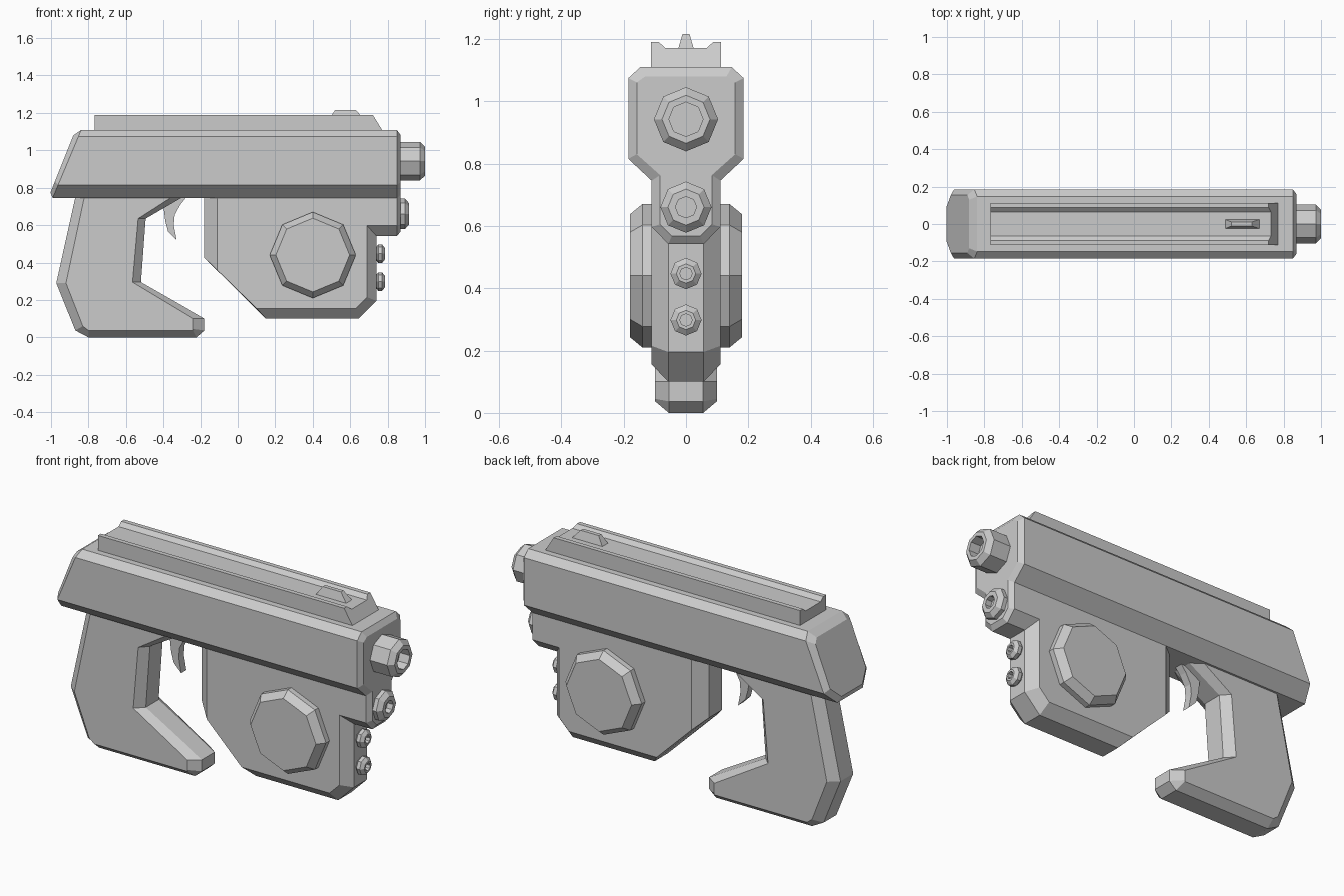
import bpy, bmesh
from math import sin, cos, pi

if "Cube" in bpy.data.objects:
    bpy.data.objects.remove(bpy.data.objects["Cube"])


def loft(name, loops):
    """Skin a list of equal-length point loops and cap both ends."""
    bm = bmesh.new()
    rings = [[bm.verts.new(p) for p in loop] for loop in loops]
    n = len(rings[0])
    for a, b in zip(rings, rings[1:]):
        for i in range(n):
            j = (i + 1) % n
            bm.faces.new((a[i], a[j], b[j], b[i]))
    bm.faces.new(rings[0][::-1])
    bm.faces.new(rings[-1])
    bmesh.ops.recalc_face_normals(bm, faces=bm.faces)
    mesh = bpy.data.meshes.new(name)
    bm.to_mesh(mesh)
    bm.free()
    obj = bpy.data.objects.new(name, mesh)
    bpy.context.collection.objects.link(obj)
    return obj


def chamfered_plate(name, side, rim, side_y, rim_y):
    """Side-view profile with a wide flat side and a narrower outer rim."""
    at = lambda pts, y: [(x, y, z) for x, z in pts]
    return loft(name, [at(side, -side_y), at(rim, -rim_y), at(rim, rim_y), at(side, side_y)])


def mirrored(half):
    """Close a (y, z) half outline across y = 0."""
    return half + [(-y, z) for y, z in reversed(half)]


def section(half, x):
    """Cross-section at x, where x is a number or a function of z."""
    return [(x(z) if callable(x) else x, y, z) for y, z in mirrored(half)]


def octagon(name, profile, z0, x0=None):
    """Eight-sided turning of (position, radius) along x, or along y when x0 is given."""
    loops = []
    for p, r in profile:
        ring = [(r * sin(i * pi / 4), r * cos(i * pi / 4)) for i in range(8)]
        loops.append([(p, u, z0 + v) if x0 is None else (x0 + u, p, z0 + v) for u, v in ring])
    return loft(name, loops)


# Slide with slanted, chamfered back
slide = [(.147, 1.109), (.185, 1.074), (.185, .815), (.11, .745)]
slide_in = [(.13, 1.08), (.155, 1.055), (.155, .835), (.09, .775)]
loft("slide", [section(slide_in, lambda z: -.985 + .40 * (z - .82)),
               section(slide, lambda z: -.96 + .42 * (z - .82)),
               section(slide, .85)])

# Front plate shared by slide and frame nose
loft("front_plate", [section(slide + [(.11, .597), (.057, .542)], .85),
                     section([(.13, 1.08), (.158, 1.06), (.158, .83), (.083, .763),
                              (.083, .605), (.045, .567)], .87)])

# Grooved top rail and sight
rail = [(.065, 1.17), (.088, 1.19), (.113, 1.19), (.113, 1.10)]
loft("top_rail", [section(rail, -.768),
                  section(rail, lambda z: .77 - .62 * (z - 1.11))])
loft("front_sight", [[(a, -w, z), (b, -w, z), (b, w, z), (a, w, z)]
                     for a, b, w, z in [(.485, .675, .026, 1.165), (.52, .63, .011, 1.216)]])

# Frame block below the slide
chamfered_plate("frame",
                [(-.11, .76), (-.11, .36), (.10, .155), (.63, .155), (.69, .215),
                 (.69, .597), (.85, .597), (.85, .76)],
                [(-.178, .76), (-.178, .425), (.15, .10), (.645, .10), (.74, .195),
                 (.74, .542), (.85, .542), (.85, .76)], .11, .056)

# Grip with forward foot
chamfered_plate("grip",
                [(-.82, .76), (-.92, .29), (-.83, .06), (-.80, .037), (-.24, .037),
                 (-.24, .045), (-.24, .10), (-.565, .295), (-.535, .635), (-.34, .76)],
                [(-.868, .76), (-.972, .29), (-.87, .037), (-.80, 0), (-.22, 0),
                 (-.178, .037), (-.178, .10), (-.52, .295), (-.495, .635), (-.28, .76)],
                .099, .055)

# Trigger
trigger = [(-.27, .76), (-.31, .71), (-.34, .655), (-.345, .60), (-.33, .52),
           (-.375, .565), (-.39, .62), (-.40, .70), (-.40, .76)]
loft("trigger", [[(x, y, z) for x, z in trigger] for y in (-.022, .022)])

# Side drum, showing on both sides
octagon("side_drum", [(-.18, .197), (-.14, .23), (.14, .23), (.18, .197)], .44, .40)

# Barrels and small nozzles with recessed bores
octagon("main_barrel", [(.86, .103), (.973, .103), (1.0, .077), (1.0, .055), (.94, .055)], .942)
octagon("lower_barrel", [(.86, .082), (.892, .082), (.914, .058), (.914, .034), (.88, .034)], .66)
for i, z in enumerate((.447, .298)):
    octagon(f"nozzle_{i + 1}", [(.73, .038), (.742, .04), (.75, .05), (.77, .05),
                                (.785, .031), (.785, .02), (.76, .02)], z)
